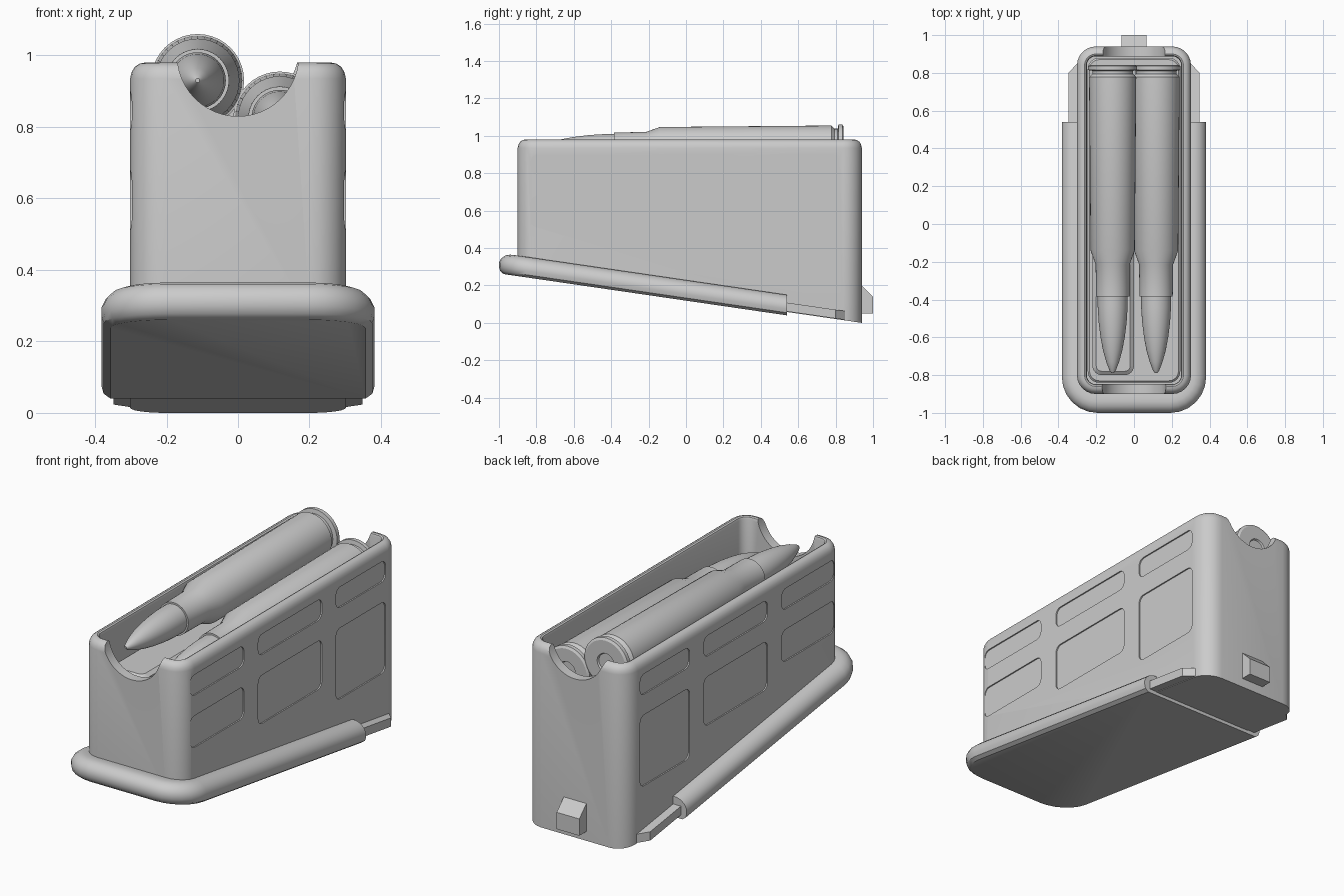
import bpy, bmesh, math

if "Cube" in bpy.data.objects:
    bpy.data.objects.remove(bpy.data.objects["Cube"])


def outline(hx, y0, y1, rf, rb, inset=0.0, n=7):
    """Rounded rectangle in xy with separate front and back corner radii."""
    hx, y0 = hx - inset, y0 + inset
    if rb:
        y1, rb = y1 - inset, max(rb - inset, 0.012)
    rf = max(rf - inset, 0.012)
    pts = []
    for sx, yc, r, a0 in ((1, y1, rb, 0), (-1, y1, rb, 90), (-1, y0, rf, 180), (1, y0, rf, 270)):
        cx, cy = sx * (hx - r), yc - r if a0 < 180 else yc + r
        for i in range(n if r else 1):
            a = math.radians(a0 + 90 * i / (n - 1))
            pts.append((cx + r * math.cos(a), cy + r * math.sin(a)))
    return pts


def add_loft(bm, rings):
    """Skin a stack of equal-length rings and cap both ends."""
    vs = [[bm.verts.new(p) for p in ring] for ring in rings]
    k = len(rings[0])
    for a, b in zip(vs, vs[1:]):
        for i in range(k):
            j = (i + 1) % k
            bm.faces.new((a[i], a[j], b[j], b[i]))
    bm.faces.new(vs[0][::-1])
    bm.faces.new(vs[-1])


def make(name, *solids):
    bm = bmesh.new()
    for rings in solids:
        add_loft(bm, rings)
    bmesh.ops.recalc_face_normals(bm, faces=bm.faces)
    me = bpy.data.meshes.new(name)
    bm.to_mesh(me)
    bm.free()
    ob = bpy.data.objects.new(name, me)
    bpy.context.collection.objects.link(ob)
    return ob


def activate(ob):
    bpy.ops.object.select_all(action='DESELECT')
    ob.select_set(True)
    bpy.context.view_layer.objects.active = ob


def smooth(ob, angle=35):
    activate(ob)
    bpy.ops.object.shade_smooth_by_angle(angle=math.radians(angle))


def cut(ob, cutter):
    cutter.hide_render = True
    mod = ob.modifiers.new("cut", 'BOOLEAN')
    mod.operation, mod.solver, mod.object = 'DIFFERENCE', 'EXACT', cutter
    activate(ob)
    bpy.ops.object.modifier_apply(modifier=mod.name)
    bpy.data.objects.remove(cutter)


def floor_z(y):
    return 0.145 * (0.94 - y)


# Hollow box body: sloped bottom, rounded lip, inner well
def body_ring(inset, z=None):
    return [(x, y, floor_z(y) if z is None else z)
            for x, y in outline(0.302, -0.90, 0.94, 0.10, 0.10, inset)]


body = make("magazine_body", [body_ring(0)] + [body_ring(i, z) for i, z in (
    (0, 0.935), (0.004, 0.953), (0.013, 0.968), (0.026, 0.977), (0.04, 0.98),
    (0.048, 0.976), (0.052, 0.965), (0.052, 0.55))])


# Half-round notches in the front and back walls
def disc(y, r, zc, n=48):
    return [(r * math.cos(2 * math.pi * i / n), y, zc + r * math.sin(2 * math.pi * i / n))
            for i in range(n)]


cut(body, make("notch_cutter", [disc(-1.1, 0.17, 1.0), disc(-0.8, 0.17, 1.0)],
               [disc(0.85, 0.17, 1.02), disc(1.1, 0.17, 1.02)]))

# Shallow recessed panels on both sides
panels = []
for y0, y1, z0, z1 in ((-0.83, -0.38, 0.51, 0.68), (-0.83, -0.38, 0.79, 0.90),
                       (-0.26, 0.28, 0.42, 0.68), (-0.26, 0.28, 0.79, 0.90),
                       (0.40, 0.82, 0.30, 0.68), (0.40, 0.82, 0.79, 0.90)):
    shape = outline((z1 - z0) / 2, y0, y1, 0.035, 0.035)
    for s in (1, -1):
        panels.append([[(s * x, y, (z0 + z1) / 2 + a) for a, y in shape] for x in (0.295, 0.35)])
cut(body, make("panel_cutter", *panels))
smooth(body)

# Bulged floor plate following the slope
smooth(make("floor_plate", [
    [(x, y, 0.04 + 0.1457 * (0.54 - y) + h)
     for x, y in outline(0.382, -1.0, 0.54, 0.19, 0, i)]
    for i, h in ((0.025, 0), (0.006, 0.014), (0, 0.035), (0, 0.058), (0.012, 0.082),
                 (0.034, 0.101), (0.06, 0.109), (0.085, 0.11))]))

# Thin rail behind the floor plate, with chamfered ends
rail = [(-0.348, 0.50), (0.348, 0.50), (0.348, 0.80), (0.29, 0.86), (-0.29, 0.86), (-0.348, 0.80)]
make("floor_rail", [[(x, y, floor_z(y) + h) for x, y in rail] for h in (0.003, 0.05)])

# Rear catch lug
make("catch_lug", [[(x, y, z) for y, z in ((0.92, 0.05), (1.0, 0.05), (1.0, 0.14), (0.94, 0.20), (0.92, 0.20))]
                   for x in (-0.067, 0.067)])

# Follower: base with a raised ridge under the left round
def slab(hx, cx, y0, y1, r, levels):
    return [[(x + cx, y, z) for x, y in outline(hx, y0, y1, r, r, i)] for i, z in levels]


smooth(make("follower",
            slab(0.245, 0, -0.84, 0.88, 0.06, ((0, 0.52), (0, 0.70), (0.01, 0.71))),
            slab(0.11, -0.11, -0.80, 0.82, 0.05, ((0, 0.65), (0, 0.79), (0.02, 0.805)))))

# Rounds: turned case and pointed bullet, as (y, radius) profiles
CASE = [(0.835, 0.045), (0.843, 0.05), (0.843, 0.118), (0.836, 0.130), (0.815, 0.130), (0.811, 0.108),
        (0.795, 0.108), (0.778, 0.125), (-0.14, 0.117), (-0.215, 0.090), (-0.385, 0.088), (-0.385, 0.07)]
BULLET = [(-0.30, 0.079), (-0.44, 0.079), (-0.52, 0.074), (-0.60, 0.064), (-0.67, 0.051),
          (-0.73, 0.034), (-0.775, 0.017), (-0.79, 0.006)]
for side, cx, cz in (("left", -0.113, 0.93), ("right", 0.117, 0.825)):
    for part, profile in (("case", CASE), ("bullet", BULLET)):
        ob = make(f"{side}_{part}", [disc(y, r, 0, 40) for y, r in profile])
        ob.location = (cx, 0, cz)
        smooth(ob, 25)
